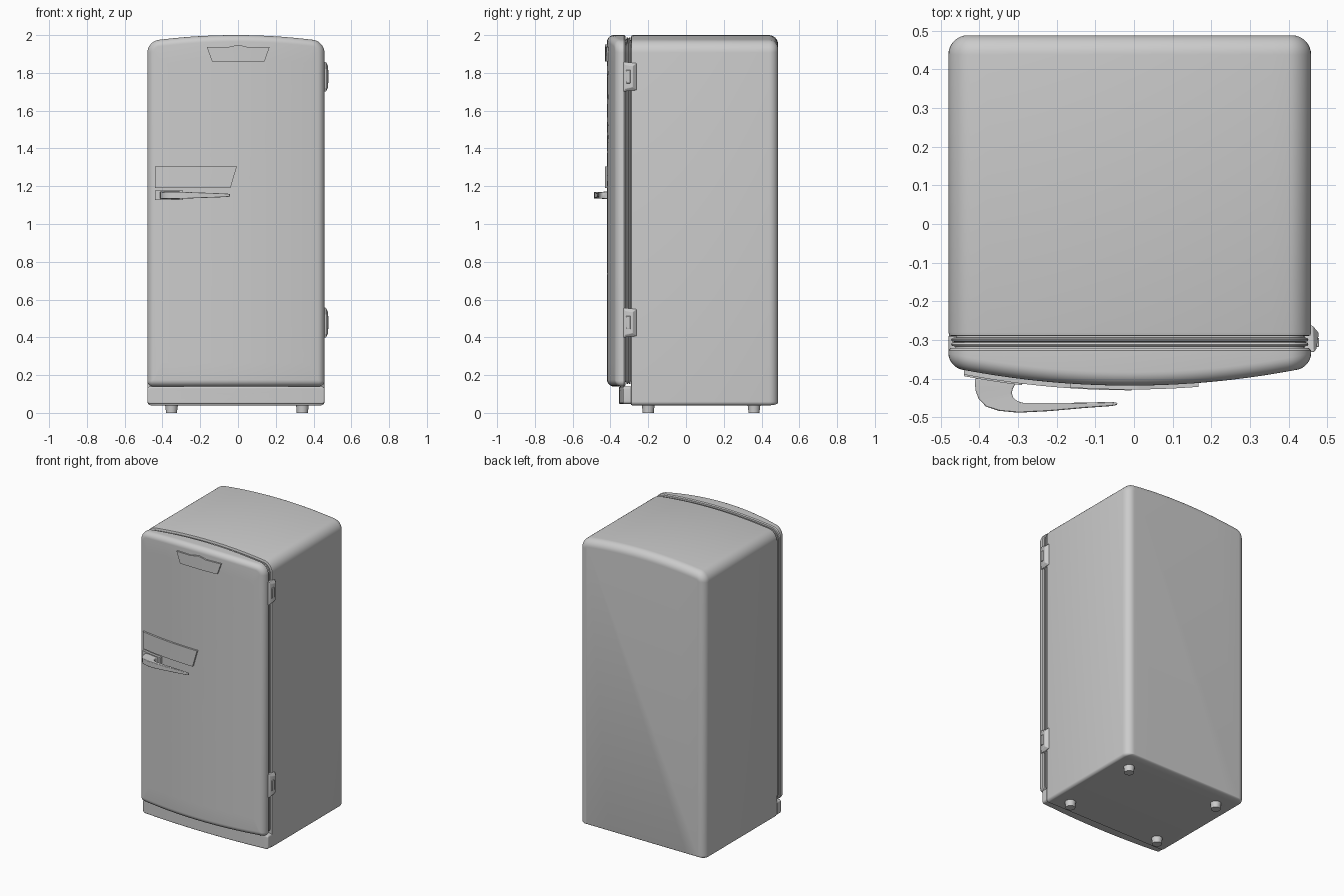
import bpy, bmesh
from math import sin, cos, pi, radians

if "Cube" in bpy.data.objects:
    bpy.data.objects.remove(bpy.data.objects["Cube"])

CX, HW = -0.011, 0.469          # cabinet centre and half width


def front(x):                   # bowed door face
    return -0.418 + 0.22 * (x - CX) ** 2


def loft(name, loops, angle=35, bevel=0):
    """Skin closed loops of points and cap both ends."""
    bm = bmesh.new()
    rows = [[bm.verts.new(p) for p in l] for l in loops]
    n = len(rows[0])
    for a, b in zip(rows, rows[1:]):
        for i in range(n):
            j = (i + 1) % n
            bm.faces.new((a[i], a[j], b[j], b[i]))
    bm.faces.new(rows[0][::-1])
    bm.faces.new(rows[-1])
    bmesh.ops.recalc_face_normals(bm, faces=bm.faces[:])
    me = bpy.data.meshes.new(name)
    bm.to_mesh(me)
    bm.free()
    ob = bpy.data.objects.new(name, me)
    bpy.context.collection.objects.link(ob)
    if bevel:
        m = ob.modifiers.new("bevel", 'BEVEL')
        m.width, m.segments, m.limit_method = bevel, 2, 'ANGLE'
    bpy.ops.object.select_all(action='DESELECT')
    bpy.context.view_layer.objects.active = ob
    ob.select_set(True)
    bpy.ops.object.shade_smooth_by_angle(angle=radians(angle))
    return ob


def outline(d, z0, z1, rb, rt, kb=1.0, arch=0.15):
    """Rounded (x, z) outline inset by d, with an arched top."""
    x0, x1 = CX - HW + d, CX + HW - d
    z0, z1 = z0 + d * kb, z1 - d
    rb, rt = max(rb - d * kb, 0.006), max(rt - d, 0.012)
    pts = []
    for x, z, r, a0 in ((x0 + rb, z0 + rb, rb, pi), (x1 - rb, z0 + rb, rb, 1.5 * pi),
                        (x1 - rt, z1 - rt, rt, 0), (x0 + rt, z1 - rt, rt, pi / 2)):
        for k in range(9):
            a = a0 + k * pi / 16
            pts.append((x + r * cos(a), z + r * sin(a)))
        if a0 in (pi, 0):       # extra points along bottom and top
            xa = pts[-1][0]
            xb = x1 - rb if a0 == pi else x0 + rt
            pts += [(xa + (xb - xa) * k / 20, pts[-1][1]) for k in range(1, 20)]
    zm = (z0 + z1) / 2
    return [(x, z - arch * (x - CX) ** 2 if z > zm else z) for x, z in pts]


def ring(o, y):
    return [(x, y(x) if callable(y) else y, z) for x, z in o]


# cabinet body
R = 0.05
spec = [(0.008, -0.29), (0.002, -0.288), (0, -0.28)]
spec += [(R * (1 - cos(k * pi / 16)), 0.488 - R + R * sin(k * pi / 16)) for k in range(9)]
loft("cabinet", [ring(outline(d, 0.04, 2.0, 0.02, 0.06, 0.3), y) for d, y in spec])

# ribbed door gasket
loft("gasket", [ring(outline(d, 0.145, 1.995, 0.03, 0.06), y) for d, y in (
    (0.02, -0.285), (0.02, -0.293), (0.009, -0.295), (0.007, -0.299), (0.009, -0.303),
    (0.016, -0.305), (0.009, -0.307), (0.007, -0.311), (0.009, -0.315),
    (0.018, -0.317), (0.018, -0.325))])


# bowed fronts: rolled edge, then rings shrinking toward the centre
def bowed(name, back, face, r, z0, z1, rb, rt, arch):
    args = (z0, z1, rb, rt, 1.0, arch)
    loops = [ring(outline(0.006, *args), back), ring(outline(0, *args), back - 0.006)]
    for k in range(9):
        a = k * pi / 16
        o = outline(r * (1 - cos(a)), *args)
        loops.append(ring(o, lambda x: face(x) + r * (1 - sin(a))))
    zc = (z0 + z1) / 2
    for k in range(9, 0, -1):
        s = k / 10
        loops.append(ring([(CX + (x - CX) * s, zc + (z - zc) * s) for x, z in o], face))
    loft(name, loops)


bowed("door", -0.321, front, 0.035, 0.14, 2.0, 0.03, 0.06, 0.15)
bowed("kick_plate", -0.285, lambda x: -0.355 + 0.1 * (x - CX) ** 2, 0.008,
      0.047, 0.139, 0.015, 0.012, 0)


# thin panels that follow the door curve
def panel(name, bottom, top, zb, zt, thick, peak=0.0, n=24):
    loops = []
    for i in range(n + 1):
        u = i / n
        xb = bottom[0] + (bottom[1] - bottom[0]) * u
        xt = top[0] + (top[1] - top[0]) * u
        z = zt + peak * max(0, 1 - abs(u - 0.5) * 6)
        loops.append([(xb, front(xb) + 0.01, zb), (xb, front(xb) - thick, zb),
                      (xt, front(xt) - thick, z), (xt, front(xt) + 0.01, z)])
    return loft(name, loops, 30)


panel("top_badge_plate", (-0.137, 0.14), (-0.165, 0.167), 1.86, 1.936, 0.01, 0.013)
panel("handle_backplate", (-0.44, -0.04), (-0.44, -0.006), 1.19, 1.305, 0.012)
panel("handle_base", (-0.44, -0.29), (-0.44, -0.29), 1.126, 1.178, 0.016)

# curved lever: outer point, inner point, half height at each section
lever = [(-0.412, -0.40, -0.30, -0.40, 0.020), (-0.41, -0.43, -0.313, -0.425, 0.019),
         (-0.402, -0.452, -0.316, -0.437, 0.018), (-0.383, -0.472, -0.312, -0.449, 0.018),
         (-0.35, -0.483, -0.302, -0.458, 0.018), (-0.30, -0.488, -0.285, -0.463, 0.018),
         (-0.22, -0.484, -0.22, -0.463, 0.015), (-0.13, -0.476, -0.13, -0.462, 0.012),
         (-0.06, -0.471, -0.06, -0.460, 0.009), (-0.043, -0.468, -0.043, -0.462, 0.007)]
loft("handle_lever", [[(a, b, 1.152 - h), (a, b, 1.152 + h), (c, d, 1.152 + h), (c, d, 1.152 - h)]
                      for a, b, c, d, h in lever], 40, 0.003)

# hinges
for label, z in (("upper", 1.78), ("lower", 0.478)):
    def plate(x, y0, y1, h, taper=0.008):
        return [(x[0], y0, z - h), (x[1], y1, z - h + taper),
                (x[1], y1, z + h - taper), (x[0], y0, z + h)]
    loft(label + "_hinge", [plate((0.44, 0.44), -0.331, -0.263, 0.079),
                            plate((0.466, 0.462), -0.331, -0.263, 0.079),
                            plate((0.472, 0.478), -0.322, -0.282, 0.064)], 30, 0.002)
    loft(label + "_hinge_knuckle", [plate((x, x), -0.318, -0.294, 0.035, 0)
                                    for x in (0.45, 0.479)], 30, 0.003)

# feet
for sx, x in (("left", -0.352), ("right", 0.341)):
    for sy, y in (("front", -0.2), ("back", 0.36)):
        loft(f"{sy}_{sx}_foot", [[(x + r * cos(k * pi / 12), y + r * sin(k * pi / 12), h)
                                  for k in range(24)]
                                 for r, h in ((0.03, 0), (0.03, 0.012), (0.035, 0.05))])
